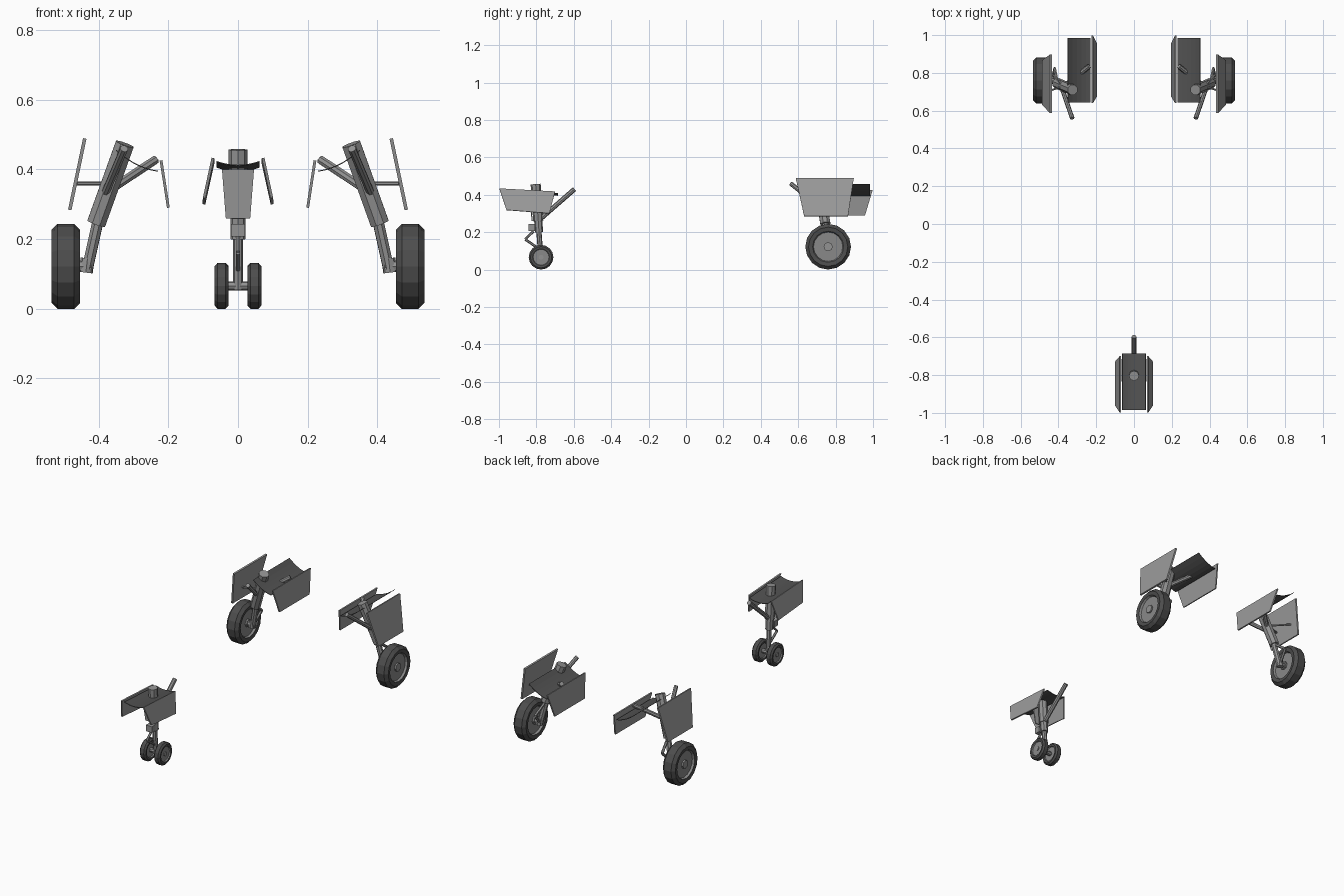
import bpy, bmesh, math
from mathutils import Vector

cube = bpy.data.objects.get("Cube")
if cube:
    bpy.data.objects.remove(cube)


def material(name, v):
    m = bpy.data.materials.new(name)
    m.use_nodes = True
    col = (v, v, v, 1)
    m.diffuse_color = col
    m.node_tree.nodes["Principled BSDF"].inputs["Base Color"].default_value = col
    return m


PANEL = material("panel_grey", 0.33)
METAL = material("strut_grey", 0.29)
HUB = material("hub_grey", 0.25)
TYRE = material("tyre_dark", 0.075)
BAY = material("bay_dark", 0.085)


def finish(name, bm, *mats):
    bmesh.ops.recalc_face_normals(bm, faces=bm.faces)
    me = bpy.data.meshes.new(name)
    bm.to_mesh(me)
    bm.free()
    ob = bpy.data.objects.new(name, me)
    for m in mats:
        me.materials.append(m)
    bpy.context.collection.objects.link(ob)
    return ob


def rod(name, a, b, r, r2=None, sides=8, mat=METAL):
    """Straight tube between two points."""
    a, b = Vector(a), Vector(b)
    bm = bmesh.new()
    bmesh.ops.create_cone(bm, cap_ends=True, segments=sides, radius1=r,
                          radius2=r2 or r, depth=(b - a).length)
    ob = finish(name, bm, mat)
    ob.rotation_mode = 'QUATERNION'
    ob.rotation_quaternion = (b - a).to_track_quat('Z', 'Y')
    ob.location = (a + b) / 2
    return ob


def sheet(name, rows, thick, mat):
    """Plate spanned between two matching rows of points."""
    bm = bmesh.new()
    a, b = [[bm.verts.new(p) for p in row] for row in rows]
    for i in range(len(a) - 1):
        bm.faces.new((a[i], a[i + 1], b[i + 1], b[i]))
    ob = finish(name, bm, mat)
    mod = ob.modifiers.new("thickness", 'SOLIDIFY')
    mod.thickness = thick
    mod.offset = 0
    return ob


def block(name, centre, size, mat=METAL):
    bm = bmesh.new()
    bmesh.ops.create_cube(bm, size=1)
    bmesh.ops.scale(bm, vec=size, verts=bm.verts)
    finish(name, bm, mat).location = centre


def wheel(name, x, y, r, half, segs=16):
    """Lathed tyre with recessed hub, axis along x."""
    prof = [(0, .62), (.64, .62), (.68, .92), (.86, 1), (1, .58)]
    prof = prof + [(p, -w) for p, w in reversed(prof)]
    bm = bmesh.new()
    vs = [bm.verts.new((w * half, 0, p * r)) for p, w in prof]
    es = [bm.edges.new(pair) for pair in zip(vs, vs[1:])]
    bmesh.ops.spin(bm, geom=vs + es, axis=(1, 0, 0), cent=(0, 0, 0),
                   steps=segs, angle=2 * math.pi)
    bmesh.ops.remove_doubles(bm, verts=bm.verts, dist=1e-5)
    for f in bm.faces:
        c = f.calc_center_median()
        f.material_index = int(math.hypot(c.y, c.z) < r * .65)
    finish(name, bm, TYRE, HUB).location = (x, y, r)
    rod(name + "_cap", (x - half * .85, y, r), (x + half * .85, y, r), r * .2, mat=METAL)


# Nose gear: wheels, axle and telescopic strut
NY = -0.775
for s, side in ((1, "left"), (-1, "right")):
    wheel("nose_wheel_" + side, s * .047, NY, .066, .02)
rod("nose_axle", (-.05, NY, .066), (.05, NY, .066), .013)
rod("nose_cylinder", (0, -.804, .457), (0, -.79, .26), .027)
rod("nose_collar", (0, -.79, .262), (0, -.786, .2), .022)
rod("nose_piston", (0, -.787, .21), (0, NY, .055), .014)
block("nose_lamp", (0, -.825, .225), (.04, .035, .036))
rod("nose_link_upper", (0, -.815, .205), (0, -.86, .162), .007, sides=6)
rod("nose_link_lower", (0, -.86, .162), (0, -.785, .11), .007, sides=6)
rod("nose_drag_brace", (0, -.785, .265), (0, -.596, .43), .013)
sheet("nose_strut_plate", (((-.046, -.838, .4), (.046, -.838, .4)),
                           ((-.035, -.822, .26), (.035, -.822, .26))), .006, PANEL)

# Nose bay skin: shallow trough rising toward the front
arc = [i / 4 - 1 for i in range(9)]
sheet("nose_bay_skin", [[(.062 * t, y, z + .011 * t * t) for t in arc]
                        for y, z in ((-.985, .412), (-.685, .396))], .003, BAY)

# Nose bay doors
for s, side in ((1, "left"), (-1, "right")):
    sheet("nose_door_" + side, (((s * .072, -.998, .433), (s * .072, -.7, .417)),
                                ((s * .097, -.96, .318), (s * .098, -.73, .3))), .008, PANEL)

# Main gears, mirrored
for s, side in ((1, "left"), (-1, "right")):
    def P(x, y, z):
        return (s * x, y, z)

    def tag(name):
        return "main_" + name + "_" + side

    wheel(tag("wheel"), s * .494, .76, .122, .041)
    rod(tag("axle"), P(.42, .76, .122), P(.49, .76, .122), .017)
    rod(tag("cylinder"), P(.325, .71, .473), P(.407, .745, .245), .029)
    rod(tag("piston"), P(.398, .742, .27), P(.434, .76, .108), .017)
    rod(tag("foot"), P(.432, .76, .145), P(.437, .76, .104), .02)
    rod(tag("drag_brace"), P(.327, .56, .46), P(.382, .72, .33), .012)
    rod(tag("side_brace"), P(.237, .835, .428), P(.362, .735, .345), .013)
    rod(tag("link_upper"), P(.407, .76, .235), P(.42, .825, .185), .008, sides=6)
    rod(tag("link_lower"), P(.42, .825, .185), P(.432, .77, .125), .008, sides=6)
    # Rods carrying the outer door
    rod(tag("door_rod_front"), P(.375, .73, .36), P(.462, .7, .36), .006, sides=6)
    rod(tag("door_rod_rear"), P(.375, .73, .36), P(.462, .825, .36), .006, sides=6)
    sheet(tag("outer_door"), ((P(.44, .587, .489), P(.44, .897, .489)),
                              (P(.483, .632, .284), P(.483, .866, .284))), .01, PANEL)
    sheet(tag("inner_door"), ((P(.221, .64, .426), P(.221, .998, .426)),
                              (P(.2, .675, .29), P(.2, .957, .29))), .008, PANEL)
    # Curved bay skin
    sheet(tag("bay_skin"), [[P(.23 + .12 * t, y, .395 + .015 * t + .045 * t * t)
                             for t in (0, .2, .4, .6, .8, 1)]
                            for y in (.642, .985)], .003, BAY)
